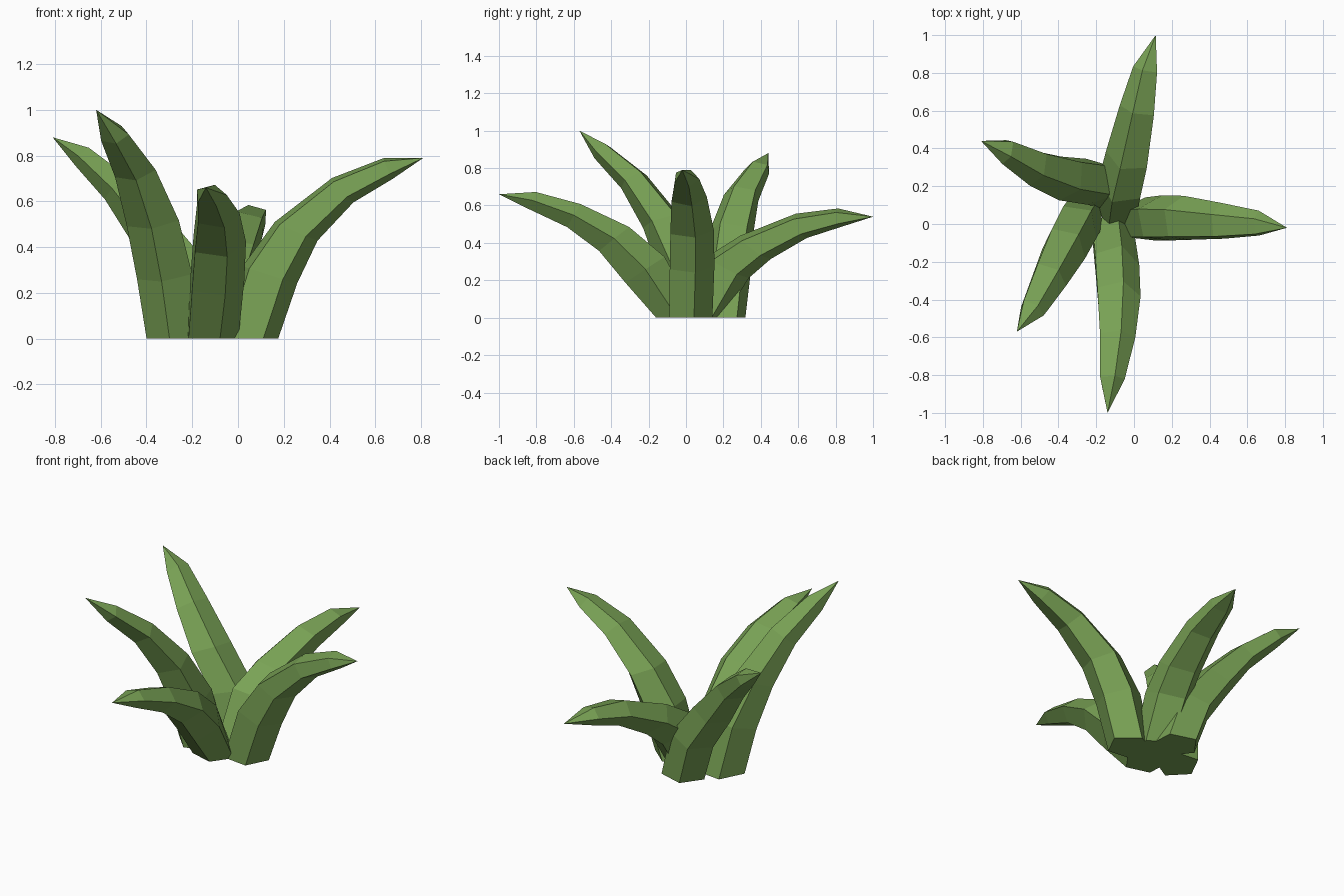
import bpy, bmesh, math
from mathutils import Vector

if "Cube" in bpy.data.objects:
    bpy.data.objects.remove(bpy.data.objects["Cube"])

green = bpy.data.materials.new("leaf_green")
green.diffuse_color = (0.19, 0.36, 0.09, 1)
green.use_nodes = True
green.node_tree.nodes["Principled BSDF"].inputs["Base Color"].default_value = green.diffuse_color

SIDES = 5
WIDE = [0.122, 0.128, 0.125, 0.102, 0.071]   # half width of each ring
THICK = [0.14, 0.132, 0.108, 0.075, 0.052]   # half thickness of each ring


def leaf(name, path, roll=3):
    """Five-sided tapering leaf swept along a path that ends in a point."""
    pts = [Vector(p) for p in path]
    out = pts[-1] - pts[0]
    out.z = 0
    side = Vector((0, 0, 1)).cross(out.normalized())
    bm = bmesh.new()
    rings = []
    for i, c in enumerate(pts[:-1]):
        # lower rings lean with the stem, upper rings with their own segment
        along = pts[max(i, 1)] - pts[0 if i < 3 else i - 1]
        up = along.cross(side).normalized()
        ring = []
        for k in range(SIDES):
            a = math.radians(roll + 360 / SIDES * k)
            p = c + side * WIDE[i] * math.cos(a) + up * THICK[i] * math.sin(a)
            if i == 0:
                p.z = 0
            ring.append(bm.verts.new(p))
        rings.append(ring)
    tip = bm.verts.new(pts[-1])
    for k in range(SIDES):
        n = (k + 1) % SIDES
        for lo, hi in zip(rings, rings[1:]):
            bm.faces.new((lo[k], lo[n], hi[n], hi[k]))
        bm.faces.new((rings[-1][k], rings[-1][n], tip))
    bm.faces.new(rings[0])
    bmesh.ops.recalc_face_normals(bm, faces=bm.faces)
    me = bpy.data.meshes.new(name)
    bm.to_mesh(me)
    bm.free()
    me.materials.append(green)
    bpy.context.collection.objects.link(bpy.data.objects.new(name, me))


# Leaf centre lines, from base to tip
leaf("right_leaf", [(0.045, 0.02, 0), (0.135, 0.025, 0.28), (0.25, 0.025, 0.47),
                    (0.455, 0.01, 0.65), (0.655, 0.0, 0.745), (0.81, -0.02, 0.79)], -4)
leaf("front_leaf", [(-0.12, -0.05, 0), (-0.10, -0.22, 0.255), (-0.09, -0.385, 0.42),
                    (-0.095, -0.60, 0.545), (-0.12, -0.82, 0.625), (-0.14, -1.0, 0.66)])
leaf("back_leaf", [(-0.08, 0.08, 0), (-0.06, 0.22, 0.27), (-0.025, 0.365, 0.375),
                   (0.025, 0.61, 0.49), (0.065, 0.82, 0.535), (0.115, 1.0, 0.54)])
leaf("front_left_leaf", [(-0.275, 0.04, 0), (-0.315, -0.02, 0.28), (-0.37, -0.125, 0.515),
                         (-0.45, -0.28, 0.735), (-0.54, -0.45, 0.89), (-0.62, -0.57, 1.0)])
leaf("back_left_leaf", [(-0.13, 0.20, 0), (-0.21, 0.225, 0.26), (-0.36, 0.245, 0.46),
                        (-0.52, 0.30, 0.655), (-0.675, 0.385, 0.795), (-0.81, 0.44, 0.88)])
